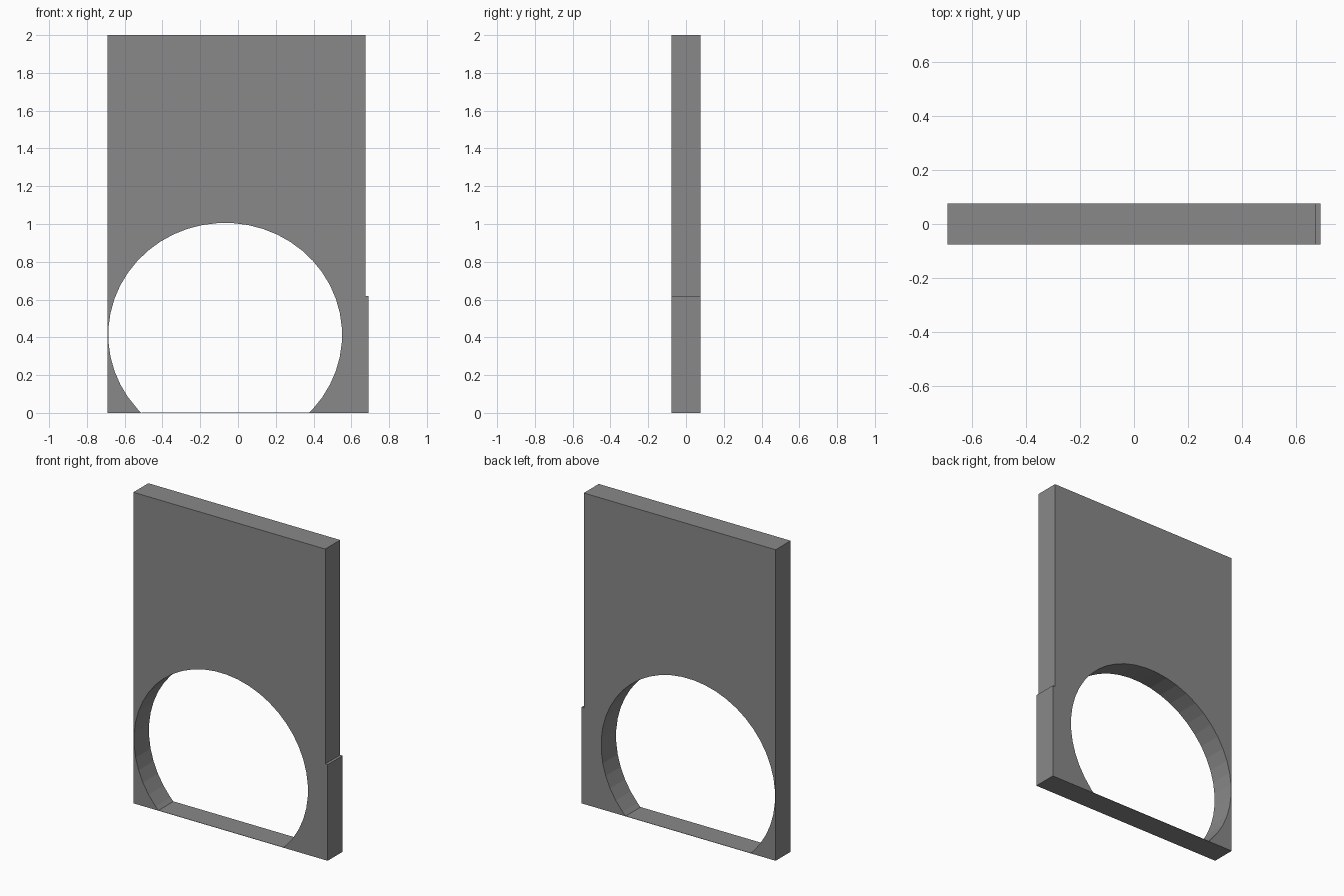
import bpy, bmesh, math

if "Cube" in bpy.data.objects:
    bpy.data.objects.remove(bpy.data.objects["Cube"])

HALF_X, HALF_Y, HEIGHT = 0.691, 0.076, 2.0
STEP_X, STEP_Z = 0.674, 0.618            # small ledge on the right edge
CX, CZ, RX, RZ, SIDES = -0.068, 0.413, 0.619, 0.593, 48

grey = bpy.data.materials.new("mid grey")
grey.diffuse_color = (0.25, 0.25, 0.25, 1)
grey.use_nodes = True
grey.node_tree.nodes["Principled BSDF"].inputs["Base Color"].default_value = grey.diffuse_color


def extrude_profile(name, points):
    """Extrude an x-z outline through the plate thickness."""
    bm = bmesh.new()
    face = bm.faces.new([bm.verts.new((x, -HALF_Y, z)) for x, z in points])
    res = bmesh.ops.extrude_face_region(bm, geom=[face], use_keep_orig=True)
    moved = [v for v in res["geom"] if isinstance(v, bmesh.types.BMVert)]
    bmesh.ops.translate(bm, verts=moved, vec=(0, 2 * HALF_Y, 0))
    bmesh.ops.recalc_face_normals(bm, faces=bm.faces)
    bmesh.ops.triangulate(bm, faces=[f for f in bm.faces if len(f.verts) > 4])
    mesh = bpy.data.meshes.new(name)
    bm.to_mesh(mesh)
    bm.free()
    mesh.materials.append(grey)
    obj = bpy.data.objects.new(name, mesh)
    bpy.context.collection.objects.link(obj)
    return obj


# Round opening, cut off by the ground: runs from left foot over the top to right foot
foot = RX * math.sqrt(1 - (CZ / RZ) ** 2)
arch = [(CX - foot, 0)]
start = math.atan2(-CZ / RZ, -foot / RX) % (2 * math.pi)
for i in range(SIDES):
    a = 1.5 * math.pi - (i + 0.5) * 2 * math.pi / SIDES
    z = CZ + RZ * math.sin(a)
    if z > 0.01:
        arch.append((CX + RX * math.cos(a), z))
arch.append((CX + foot, 0))

# Wall panel with the opening and the stepped right edge
extrude_profile("wall_panel", arch + [
    (HALF_X, 0), (HALF_X, STEP_Z), (STEP_X, STEP_Z),
    (STEP_X, HEIGHT), (-HALF_X, HEIGHT), (-HALF_X, 0)])

# Thin threshold closing the bottom of the opening
extrude_profile("threshold", [
    (CX - foot, 0), (CX + foot, 0), (CX + foot, 0.002), (CX - foot, 0.002)])
